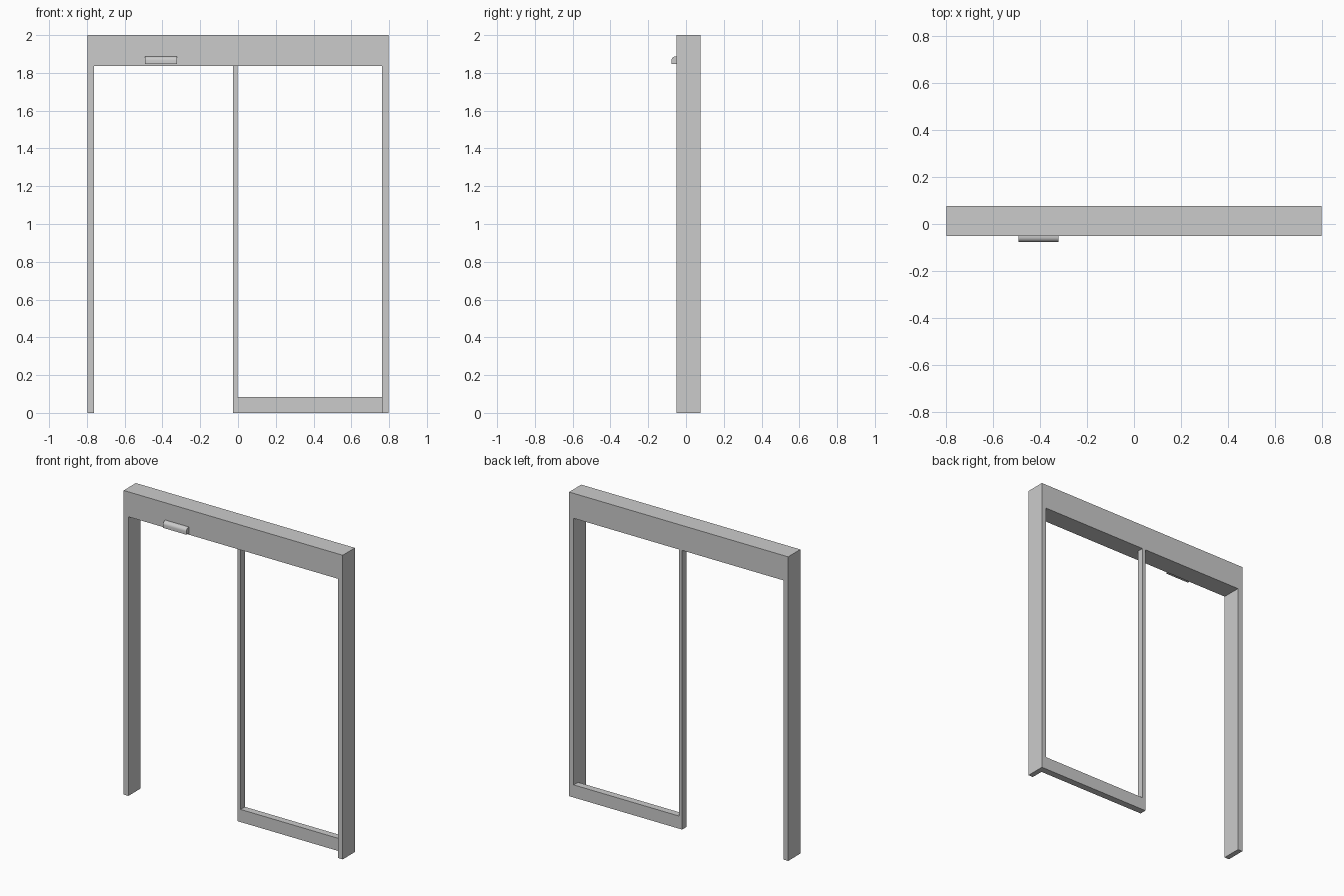
import bpy, bmesh, math

if "Cube" in bpy.data.objects:
    bpy.data.objects.remove(bpy.data.objects["Cube"])

Y_FRONT, Y_BACK = -0.05, 0.077   # frame depth
Y_PANEL = 0.032                  # recessed front of the fixed panel
HALF, POST = 0.797, 0.034        # half width, side post width
HEADER_Z, TOP = 1.836, 2.0


def extrude(name, profile, to_3d, offset):
    """Make a solid by extruding a closed 2D profile along an offset."""
    bm = bmesh.new()
    face = bm.faces.new([bm.verts.new(to_3d(a, b)) for a, b in profile])
    ext = bmesh.ops.extrude_face_region(bm, geom=[face], use_keep_orig=True)
    moved = [g for g in ext["geom"] if isinstance(g, bmesh.types.BMVert)]
    bmesh.ops.translate(bm, verts=moved, vec=offset)
    bmesh.ops.recalc_face_normals(bm, faces=bm.faces)
    mesh = bpy.data.meshes.new(name)
    bm.to_mesh(mesh)
    bm.free()
    obj = bpy.data.objects.new(name, mesh)
    bpy.context.collection.objects.link(obj)
    return obj


# Outer frame: two posts and a tall header in one piece
inner = HALF - POST
extrude("door_frame",
        [(-HALF, 0), (-HALF, TOP), (HALF, TOP), (HALF, 0),
         (inner, 0), (inner, HEADER_Z), (-inner, HEADER_Z), (-inner, 0)],
        lambda x, z: (x, Y_FRONT, z), (0, Y_BACK - Y_FRONT, 0))

# Fixed panel: slim mullion and bottom rail, flush with the back
extrude("fixed_panel_frame",
        [(-0.026, 0), (-0.026, HEADER_Z), (-0.003, HEADER_Z),
         (-0.003, 0.083), (inner, 0.083), (inner, 0)],
        lambda x, z: (x, Y_PANEL, z), (0, Y_BACK - Y_PANEL, 0))

# Motion sensor on the header, with a rounded top front edge
R = 0.022
arc = [(-0.077 + R - R * math.sin(t), 1.887 - R + R * math.cos(t))
       for t in (i * math.pi / 16 for i in range(9))]
sensor = extrude("motion_sensor",
                 [(Y_FRONT, 1.846), (Y_FRONT, 1.887)] + arc + [(-0.077, 1.846)],
                 lambda y, z: (-0.492, y, z), (0.17, 0, 0))
bpy.context.view_layer.objects.active = sensor
sensor.select_set(True)
bpy.ops.object.shade_smooth_by_angle(angle=math.radians(30))
